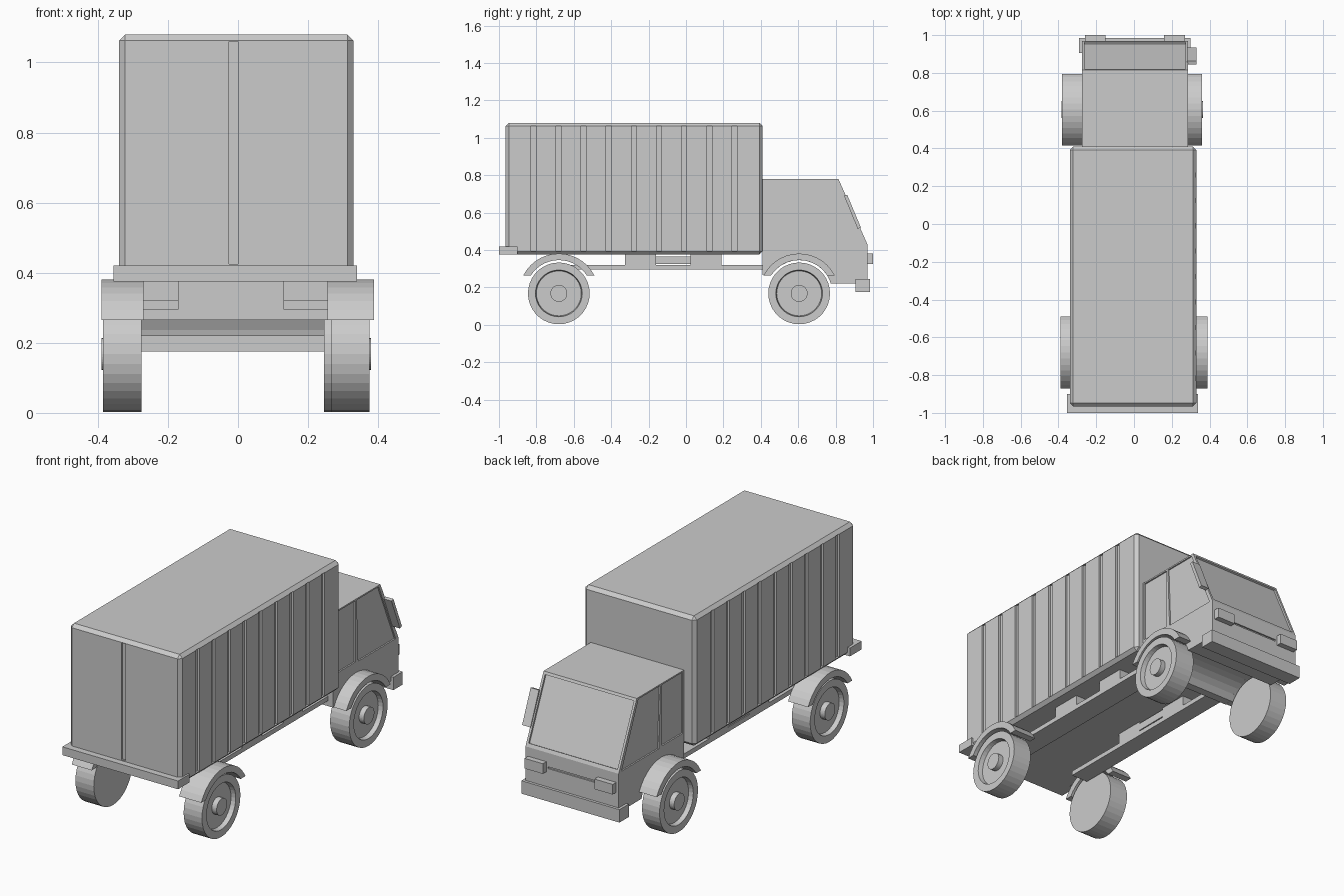
import bpy, bmesh, math

cube = bpy.data.objects.get("Cube")
if cube:
    bpy.data.objects.remove(cube, do_unlink=True)

grey = bpy.data.materials.new("plain_grey")
grey.use_nodes = True
grey.diffuse_color = (0.6, 0.6, 0.6, 1)
grey.node_tree.nodes["Principled BSDF"].inputs["Base Color"].default_value = (0.6, 0.6, 0.6, 1)


def finish(name, bm):
    bmesh.ops.recalc_face_normals(bm, faces=bm.faces)
    mesh = bpy.data.meshes.new(name)
    bm.to_mesh(mesh)
    bm.free()
    mesh.materials.append(grey)
    obj = bpy.data.objects.new(name, mesh)
    bpy.context.scene.collection.objects.link(obj)
    return obj


def add_prism(bm, points, x0, x1):
    """Extrude a (y, z) outline from x0 to x1."""
    rings = [[bm.verts.new((x, y, z)) for y, z in points] for x in (x0, x1)]
    bm.faces.new(rings[0])
    bm.faces.new(rings[1])
    n = len(points)
    for i in range(n):
        j = (i + 1) % n
        bm.faces.new((rings[0][i], rings[0][j], rings[1][j], rings[1][i]))


def rect(y0, y1, z0, z1):
    return [(y0, z0), (y1, z0), (y1, z1), (y0, z1)]


def prism(name, points, x0, x1):
    bm = bmesh.new()
    add_prism(bm, points, x0, x1)
    return finish(name, bm)


def box(name, x0, x1, y0, y1, z0, z1):
    return prism(name, rect(y0, y1, z0, z1), x0, x1)


def arc(cy, cz, r, start, end, steps):
    angles = [math.radians(start + (end - start) * i / steps) for i in range(steps + 1)]
    return [(cy + r * math.cos(a), cz + r * math.sin(a)) for a in angles]


def cut(target, cutters):
    """Subtract a set of (outline, x0, x1) prisms."""
    bm = bmesh.new()
    for outline, x0, x1 in cutters:
        add_prism(bm, outline, x0, x1)
    helper = finish(target.name + "_cutter", bm)
    helper.hide_render = True
    helper.hide_viewport = True
    helper.display_type = 'WIRE'
    mod = target.modifiers.new("cut", 'BOOLEAN')
    mod.operation = 'DIFFERENCE'
    mod.solver = 'EXACT'
    mod.object = helper


# Cargo box: chamfered edges, side grooves and a rear door seam
cargo = box("cargo_box", -0.34, 0.33, -0.965, 0.41, 0.375, 1.08)
bevel = cargo.modifiers.new("chamfer", 'BEVEL')
bevel.width = 0.018
bevel.segments = 1
grooves = []
for i in range(9):
    y = -0.83 + i * 0.1345
    for x0, x1 in ((-0.4, -0.328), (0.318, 0.4)):
        grooves.append((rect(y, y + 0.027, 0.395, 1.063), x0, x1))
grooves.append((rect(-1.1, -0.955, 0.425, 1.06), -0.025, 0.0))
cut(cargo, grooves)

box("rear_sill", -0.355, 0.34, -1.0, -0.9, 0.375, 0.42)

# Chassis rails and their mounting blocks
for side, x0, x1 in (("right", -0.27, -0.17), ("left", 0.13, 0.255)):
    box(side + "_chassis_rail", x0, x1, -0.7, 0.42, 0.295, 0.32)
    for label, y0 in (("rear", -0.325), ("front", 0.025)):
        box(f"{side}_{label}_mounting_block", x0, x1, y0, y0 + 0.165, 0.32, 0.38)
box("right_middle_mounting_block", -0.27, -0.17, -0.16, 0.025, 0.325, 0.365)

# Cab with raked windscreen, wheel arch and recessed glass
FRONT_Y, REAR_Y, AXLE_Z = 0.605, -0.68, 0.168
cab = prism("cab", [(0.41, 0.265), (0.6, 0.265), (0.6, 0.22), (0.97, 0.22),
                    (0.97, 0.43), (0.815, 0.78), (0.41, 0.78)], -0.275, 0.285)


def on_screen(t, depth):
    return (0.815 + 0.155 * t + 0.914 * depth, 0.78 - 0.35 * t + 0.405 * depth)


screen = [on_screen(0.04, -0.01), on_screen(0.95, -0.01),
          on_screen(0.95, 0.05), on_screen(0.04, 0.05)]
rear_window = rect(0.422, 0.6, 0.44, 0.772)
front_window = [(0.625, 0.435), (0.945, 0.435), (0.8, 0.772), (0.612, 0.772)]
cab_cuts = [(arc(FRONT_Y, AXLE_Z, 0.178, 0, 348.75, 31), -0.4, 0.4),
            (screen, -0.262, 0.272),
            (rect(0.962, 1.1, 0.345, 0.355), -0.14, 0.15)]
for x0, x1 in ((-0.4, -0.267), (0.277, 0.4)):
    cab_cuts += [(rear_window, x0, x1), (front_window, x0, x1)]
cut(cab, cab_cuts)

box("front_bumper", -0.29, 0.3, 0.905, 0.985, 0.175, 0.245)
for side, x0 in (("right", -0.26), ("left", 0.16)):
    box(side + "_headlight", x0, x0 + 0.11, 0.96, 1.0, 0.325, 0.38)
prism("wing_mirror", [(0.845, 0.69), (0.862, 0.695), (0.935, 0.52), (0.918, 0.513)],
      0.28, 0.33)


# Wheels: lathed tyre, recessed rim and hub
def wheel(name, y, inner, outer, sides=36):
    s = 1 if outer > inner else -1
    profile = [(0.165, inner), (0.165, outer), (0.125, outer), (0.12, outer - s * 0.025),
               (0.045, outer - s * 0.025), (0.045, outer + s * 0.004)]
    bm = bmesh.new()
    rings = []
    for r, x in profile:
        turn = [2 * math.pi * i / sides for i in range(sides)]
        rings.append([bm.verts.new((x, y + r * math.cos(a), AXLE_Z + r * math.sin(a)))
                      for a in turn])
    for a, b in zip(rings, rings[1:]):
        for i in range(sides):
            j = (i + 1) % sides
            bm.faces.new((a[i], a[j], b[j], b[i]))
    bm.faces.new(rings[0])
    bm.faces.new(rings[-1])
    finish(name, bm)


# Mudguards: arched strips trimmed level above the axle
def mudguard(name, y, x0, x1):
    outline = arc(y, AXLE_Z, 0.213, 27, 153, 14) + arc(y, AXLE_Z, 0.178, 147, 33, 14)
    prism(name, outline, x0, x1)


wheel("front_right_wheel", FRONT_Y, -0.275, -0.38)
wheel("front_left_wheel", FRONT_Y, 0.245, 0.36)
wheel("rear_right_wheel", REAR_Y, -0.275, -0.385)
wheel("rear_left_wheel", REAR_Y, 0.265, 0.375)
mudguard("front_right_mudguard", FRONT_Y, -0.38, -0.27)
mudguard("front_left_mudguard", FRONT_Y, 0.28, 0.36)
mudguard("rear_right_mudguard", REAR_Y, -0.39, -0.27)
mudguard("rear_left_mudguard", REAR_Y, 0.255, 0.388)
